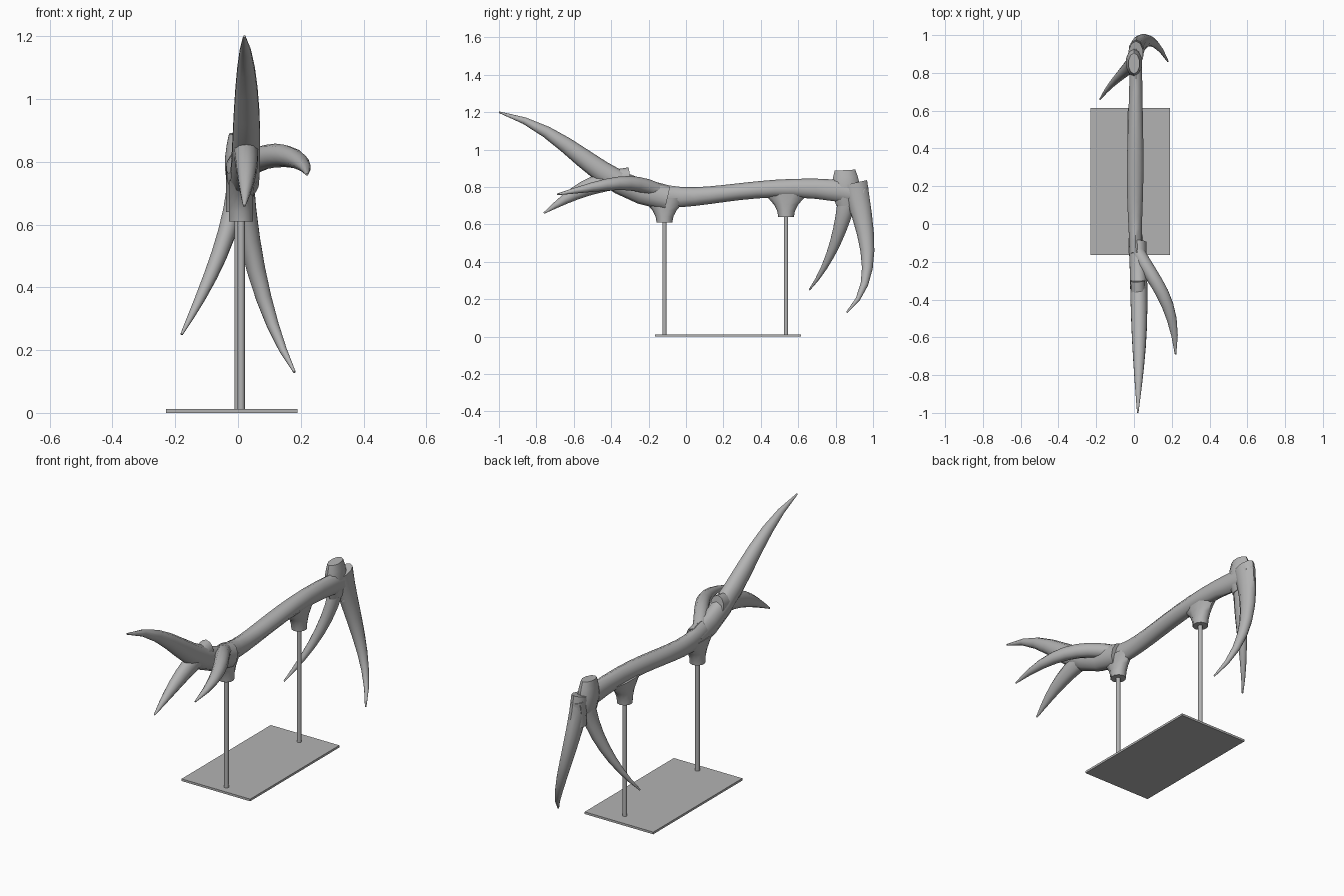
import bpy, bmesh, math
from mathutils import Vector
from mathutils.geometry import interpolate_bezier

if "Cube" in bpy.data.objects:
    bpy.data.objects.remove(bpy.data.objects["Cube"])


def make_material(name, level):
    colour = (level, level, level, 1)
    material = bpy.data.materials.new(name)
    material.use_nodes = True
    material.diffuse_color = colour
    material.node_tree.nodes["Principled BSDF"].inputs["Base Color"].default_value = colour
    return material


grey = make_material("plain grey", 0.45)


def finish(name, bm):
    bmesh.ops.recalc_face_normals(bm, faces=bm.faces)
    mesh = bpy.data.meshes.new(name)
    bm.to_mesh(mesh)
    bm.free()
    mesh.materials.append(grey)
    obj = bpy.data.objects.new(name, mesh)
    bpy.context.collection.objects.link(obj)
    bpy.ops.object.select_all(action="DESELECT")
    bpy.context.view_layer.objects.active = obj
    obj.select_set(True)
    bpy.ops.object.shade_smooth_by_angle(angle=math.radians(50))


def straight(start, end):
    """Evenly spaced control points along a straight line."""
    start, end = Vector(start), Vector(end)
    return [start.lerp(end, i / 3) for i in range(4)]


def constant(size):
    return lambda t: size


def taper(size, power):
    """Half size that falls from the root to a small blunt tip."""
    tip = 0.004
    return lambda t: tip + (size - tip) * (1 - t ** power)


def loft(name, controls, half_width, half_depth, steps=9, sides=10):
    """Oval tube along a Bezier path, its half sizes given as rules of t."""
    path = interpolate_bezier(*[Vector(c) for c in controls], steps)
    bm = bmesh.new()
    rings = []
    for i, point in enumerate(path):
        t = i / (steps - 1)
        tangent = (path[min(i + 1, steps - 1)] - path[max(i - 1, 0)]).normalized()
        side = (Vector((1, 0, 0)) - tangent * tangent.x).normalized()
        up = tangent.cross(side)
        ring = []
        for k in range(sides):
            angle = math.tau * (k + 0.5) / sides
            offset = side * half_width(t) * math.cos(angle) + up * half_depth(t) * math.sin(angle)
            ring.append(bm.verts.new(point + offset))
        rings.append(ring)
    for lower, upper in zip(rings, rings[1:]):
        for k in range(sides):
            n = (k + 1) % sides
            bm.faces.new((lower[k], lower[n], upper[n], upper[k]))
    bm.faces.new(rings[0])
    bm.faces.new(rings[-1])
    finish(name, bm)


def tine(name, controls, width, depth, power):
    loft(name, controls, taper(width, power + 1), taper(depth, power))


# Shaft of the main beam, slightly thicker at both ends
loft("beam_shaft",
     [(0.01, -0.16, 0.76), (0, 0.1, 0.7), (0.01, 0.4, 0.86), (0.01, 0.95, 0.76)],
     lambda t: 0.04 - 0.006 * math.cos(math.tau * t),
     lambda t: 0.045 + 0.02 * (2 * t - 1) ** 2, steps=13)

# Raised tip of the main beam and the four side tines
tine("beam_tip",
     [(0.02, -0.1, 0.74), (0.03, -0.5, 0.8), (0.03, -0.6, 1.1), (0.02, -1, 1.2)],
     width=0.048, depth=0.066, power=2)
tine("lower_front_tine",
     [(0.02, -0.3, 0.85), (0.03, -0.5, 0.83), (0.03, -0.6, 0.77), (0.02, -0.76, 0.66)],
     width=0.04, depth=0.055, power=2)
tine("side_tine",
     [(0.02, -0.15, 0.78), (0.1, -0.3, 0.85), (0.22, -0.4, 0.82), (0.22, -0.69, 0.76)],
     width=0.038, depth=0.04, power=3)
tine("long_rear_tine",
     [(0.01, 0.9, 0.82), (0.01, 0.95, 0.6), (0.08, 1.05, 0.3), (0.18, 0.86, 0.13)],
     width=0.04, depth=0.07, power=1)
tine("short_rear_tine",
     [(0, 0.87, 0.78), (0, 0.84, 0.6), (-0.1, 0.78, 0.4), (-0.18, 0.66, 0.25)],
     width=0.034, depth=0.055, power=1)

# Burr: a bulging collar over the rear end, with a lower step behind it
loft("burr", straight((0, 0.86, 0.7), (0, 0.85, 0.89)),
     lambda t: 0.03 + 0.014 * math.sin(math.pi * t),
     lambda t: 0.055 + 0.02 * math.sin(math.pi * t), steps=6)
loft("burr_step", straight((0.01, 0.92, 0.66), (0.01, 0.93, 0.8)),
     constant(0.037), constant(0.045), steps=2)

# Sockets flaring up into the beam, each on its own pole
for end, x, y, bottom in (("front", 0.01, -0.115, 0.61), ("rear", 0, 0.535, 0.64)):
    loft(end + "_socket", straight((x, y, bottom + 0.13), (x, y, bottom)),
         constant(0.04), lambda t: 0.042 + 0.09 * (1 - t) ** 2, steps=5)
    loft(end + "_pole", straight((x, y, 0), (x, y, bottom + 0.03)),
         constant(0.012), constant(0.012), steps=2, sides=12)

# Base plate
bm = bmesh.new()
bmesh.ops.create_cube(bm, size=1)
bmesh.ops.scale(bm, vec=(0.42, 0.78, 0.012), verts=bm.verts)
bmesh.ops.translate(bm, vec=(-0.02, 0.225, 0.006), verts=bm.verts)
finish("base_plate", bm)
